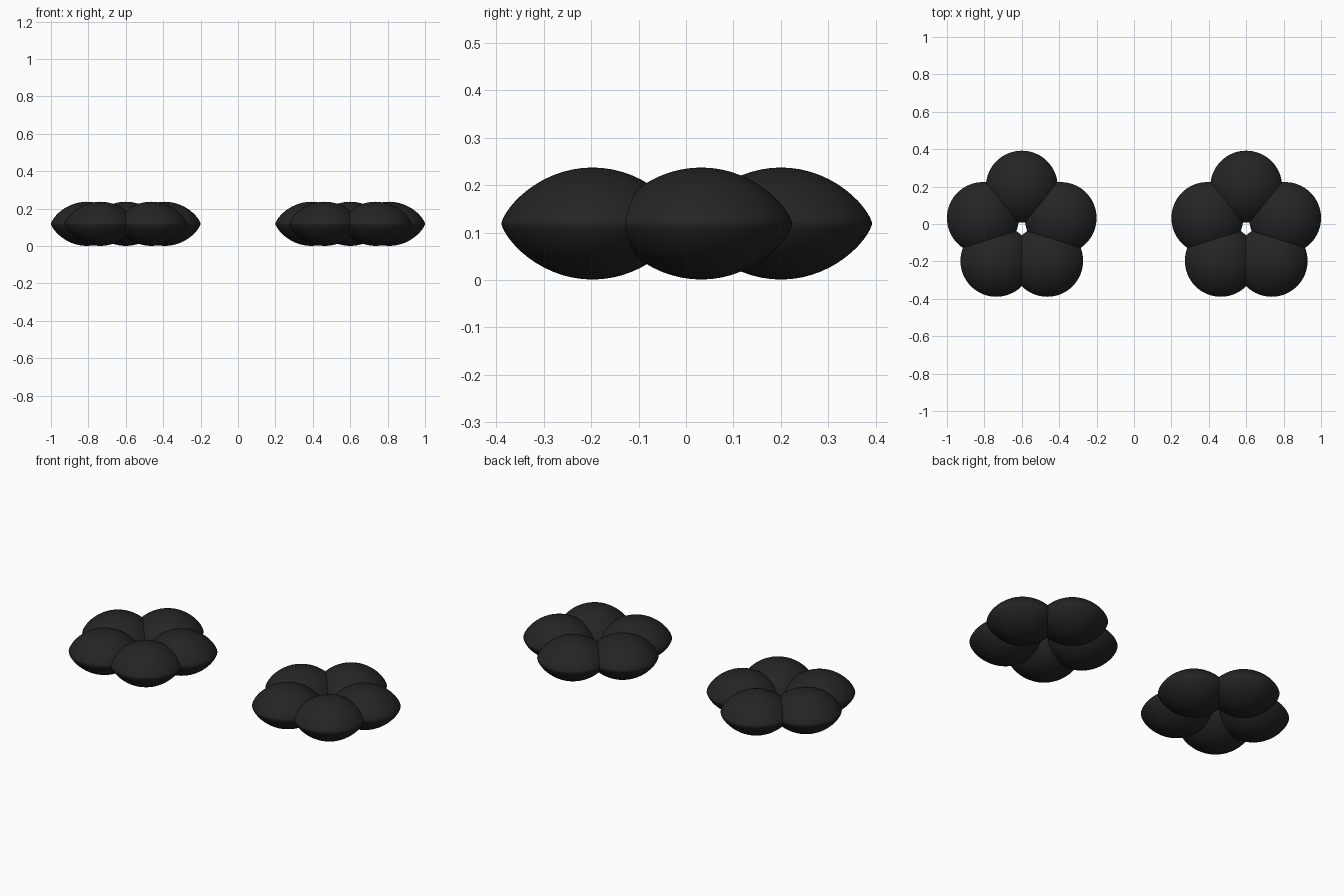
import bpy, math

if "Cube" in bpy.data.objects:
    bpy.data.objects.remove(bpy.data.objects["Cube"], do_unlink=True)

RADIUS, HALF_HEIGHT, SEAM_Z = 0.192, 0.118, 0.119
SIDES, RINGS = 64, 14

# Single soft black material
black = bpy.data.materials.new("soft_black")
black.use_nodes = True
colour = (0.018, 0.018, 0.018, 1)
black.diffuse_color = colour
bsdf = black.node_tree.nodes["Principled BSDF"]
bsdf.inputs["Base Color"].default_value = colour
bsdf.inputs["Roughness"].default_value = 0.8


def cushion_mesh():
    """Lathed lens: rounded top and bottom meeting at a thin seam."""
    verts, faces = [(0, 0, HALF_HEIGHT)], []
    steps = 2 * RINGS
    for i in range(1, steps):
        a = math.pi * i / steps
        d = math.sin(a)
        z = HALF_HEIGHT * math.copysign(abs(math.cos(a)) ** 1.45, math.cos(a))
        for k in range(SIDES):
            t = math.tau * k / SIDES
            verts.append((RADIUS * d * math.cos(t), RADIUS * d * math.sin(t), z))
    verts.append((0, 0, -HALF_HEIGHT))
    last = len(verts) - 1
    for k in range(SIDES):
        n = (k + 1) % SIDES
        faces.append((0, 1 + k, 1 + n))
        for i in range(steps - 2):
            r = 1 + i * SIDES
            faces.append((r + k, r + SIDES + k, r + SIDES + n, r + n))
        r = last - SIDES
        faces.append((r + k, last, r + n))
    mesh = bpy.data.meshes.new("petal_cushion")
    mesh.from_pydata(verts, [], faces)
    mesh.materials.append(black)
    return mesh


# Five overlapping petals on each of the two flowers
petals = {
    "back": (0, 0.2),
    "left": (0.208, 0.032),
    "right": (-0.208, 0.032),
    "front_left": (0.136, -0.197),
    "front_right": (-0.136, -0.197),
}
mesh = cushion_mesh()
for side, cx in (("left", 0.6), ("right", -0.6)):
    for name, (x, y) in petals.items():
        ob = bpy.data.objects.new(f"{side}_flower_{name}_petal", mesh)
        ob.location = (cx + x, y, SEAM_Z)
        bpy.context.collection.objects.link(ob)

# Smooth shading with a crisp seam
bpy.ops.object.select_all(action="DESELECT")
bpy.context.view_layer.objects.active = ob
ob.select_set(True)
bpy.ops.object.shade_smooth_by_angle(angle=math.radians(40))
